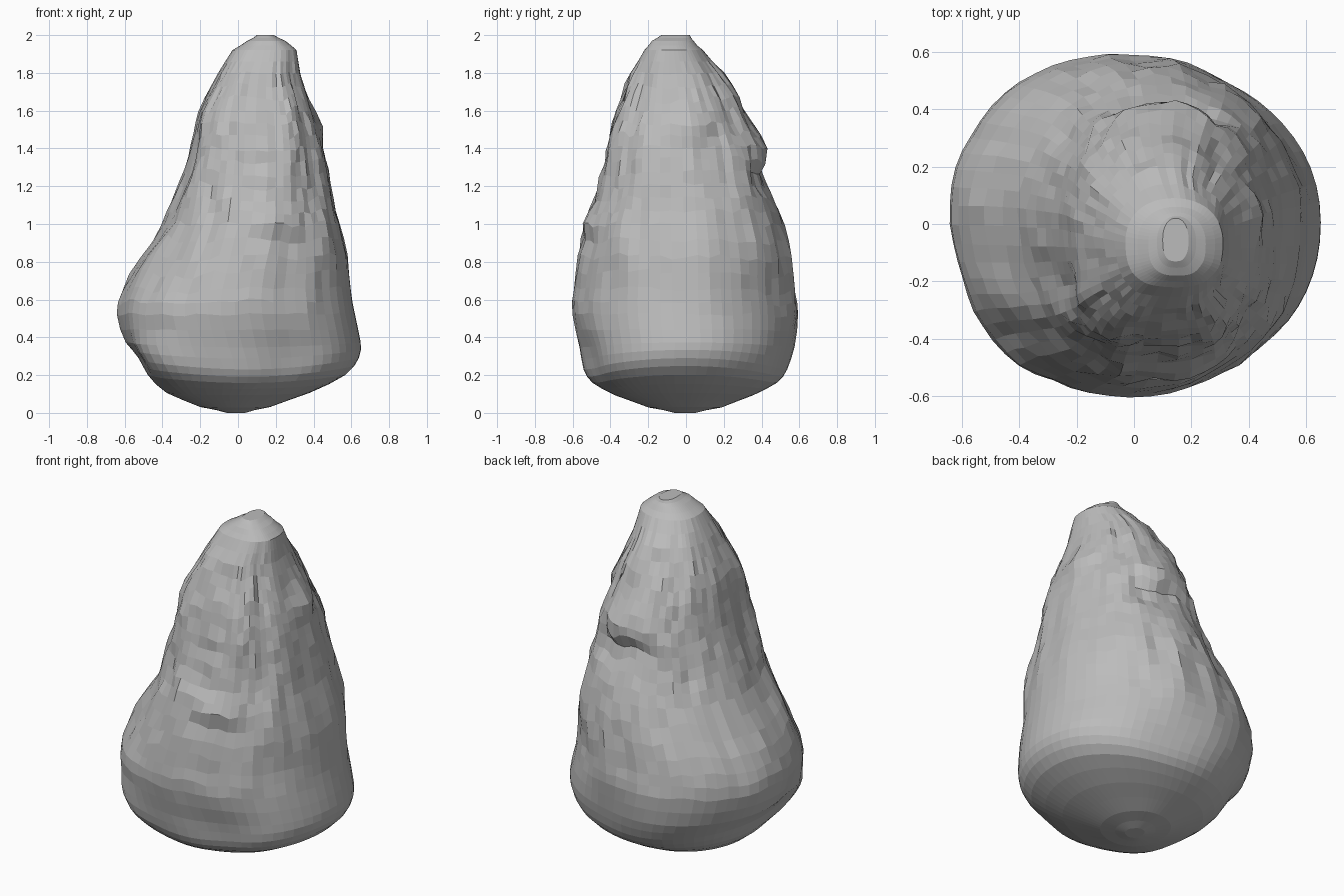
import bpy
import bmesh
import math
import random
from mathutils import Vector, noise

random.seed(4)
SIDES = 60
STEPS = 2

# Extents of the boulder at each height: z, left x, right x, front y, back y
PROFILE = [
    (0, -.06, .04, -.06, .05),
    (.03, -.2, .17, -.2, .19),
    (.1, -.38, .38, -.38, .36),
    (.18, -.48, .57, -.5, .49),
    (.26, -.53, .64, -.55, .55),
    (.36, -.6, .65, -.57, .59),
    (.52, -.65, .62, -.6, .6),
    (.65, -.62, .6, -.59, .58),
    (.82, -.52, .58, -.57, .56),
    (1, -.4, .54, -.53, .51),
    (1.2, -.32, .49, -.47, .44),
    (1.4, -.26, .45, -.43, .39),
    (1.6, -.21, .4, -.37, .31),
    (1.8, -.11, .33, -.29, .19),
    (1.92, -.03, .31, -.22, .09),
    (1.97, .05, .25, -.18, .04),
    (2, .1, .19, -.13, .02),
]

# Broad hollows and swellings: direction, height, angular width, height spread, amount
SHAPES = [
    (-70, .28, 18, .15, -.045),  # hollow between the front feet
    (76, .33, 20, .17, -.035),   # hollow between the back feet
    (-137, .27, 20, .14, .07),   # front right corner
    (-137, .85, 20, .25, -.03),
    (-165, .5, 14, .3, -.025),
    (-162, 1.3, 16, .25, -.03),  # crease above the right shoulder
    (45, 1.52, 24, .2, -.02),    # back left corner worn away
    (45, .5, 24, .4, -.025),
    (74, 1.24, 22, .05, -.04),   # undercut on the back
    (84, 1.4, 26, .08, .04),     # brow over the undercut
    (8, 1.52, 14, .08, .04),     # knob on the left side
    (-72, .94, 18, .05, -.02),   # undercut below the front ledge
    (-72, 1.03, 18, .05, .015),
    (-42, 1.4, 14, .35, -.03),   # chamfer beside the front ridge
]


def smooth(a, b, value):
    t = max(0, min(1, (value - a) / (b - a)))
    return t * t * (3 - 2 * t)


def spline(a, b, c, d, t):
    """Catmull-Rom interpolation between b and c."""
    return b + t / 2 * (c - a + t * (2 * a - 5 * b + 4 * c - d
                                    + t * (3 * (b - c) + d - a)))


def rows():
    """Profile rows with extra rows blended in between."""
    last = len(PROFILE) - 1
    for i in range(last):
        group = [PROFILE[max(0, min(last, i + k))] for k in (-1, 0, 1, 2)]
        # Tall gaps get one more row
        steps = STEPS + (PROFILE[i + 1][0] - PROFILE[i][0] > .19)
        for s in range(steps):
            t = s / steps
            row = [spline(*values, t) for values in zip(*group)]
            row[0] = PROFILE[i][0] + t * (PROFILE[i + 1][0] - PROFILE[i][0])
            yield row
    yield PROFILE[last]


def relief(angle, z, point):
    """Radial offset from hollows, terraced streaks and chips."""
    offset = 0
    for direction, height, width, spread, amount in SHAPES:
        turn = (math.degrees(angle) - direction + 180) % 360 - 180
        offset += amount * math.exp(-(turn / width) ** 2 - ((z - height) / spread) ** 2)
    rough = smooth(.3, .9, z) * (1 - smooth(1.75, 1.95, z))
    rough *= .4 + .6 * abs(math.sin(angle))
    streak = noise.noise(Vector((point.x * 8, point.y * 8, z * 2.5)))
    terrace = round(streak * 4) / 4
    return offset + rough * (.03 * terrace + random.uniform(-.008, .008))


def lift(angle, z):
    """Vertical offset: wavy lower rim, and uneven layers above it."""
    rim = .03 * math.cos(2 * angle) * math.exp(-((z - .25) / .12) ** 2)
    layers = smooth(.35, .7, z) * (1 - smooth(1.6, 1.9, z))
    sway = noise.noise(Vector((math.cos(angle) * 3, math.sin(angle) * 3, z * 2)))
    return rim + layers * (.04 * sway + random.uniform(-.01, .01))


def surface_point(row, angle):
    z, left, right, front, back = row
    c, s = math.cos(angle), math.sin(angle)
    # The front is squarer than the back, more so higher up
    square = .1 + .5 * smooth(.3, -.5, s)
    power = 2 / (2.1 + square * smooth(.6, 1.6, z))
    cx, cy = (left + right) / 2, (front + back) / 2
    x = math.copysign(abs(c) ** power, c) * (right - left) / 2
    y = math.copysign(abs(s) ** power, s) * (back - front) / 2
    point = Vector((cx + x, cy + y, z))
    outward = Vector((x, y, 0)).normalized()
    return point + outward * relief(angle, z, point) + Vector((0, 0, lift(angle, z)))


# Boulder body lofted through the rows
bm = bmesh.new()
rings = []
for row in rows():
    rings.append([bm.verts.new(surface_point(row, math.tau * i / SIDES))
                  for i in range(SIDES)])
for low, high in zip(rings, rings[1:]):
    for i in range(SIDES):
        j = (i + 1) % SIDES
        bm.faces.new((low[i], low[j], high[j], high[i]))
bm.faces.new(list(reversed(rings[0])))
bm.faces.new(rings[-1])
bmesh.ops.recalc_face_normals(bm, faces=bm.faces)

default = bpy.data.objects.get("Cube")
if default:
    bpy.data.objects.remove(default, do_unlink=True)

mesh = bpy.data.meshes.new("boulder")
bm.to_mesh(mesh)
bm.free()
boulder = bpy.data.objects.new("boulder", mesh)
bpy.context.collection.objects.link(boulder)

# Stone colour
stone = bpy.data.materials.new("grey_stone")
stone.use_nodes = True
colour = (.5, .5, .5, 1)
stone.diffuse_color = colour
stone.node_tree.nodes["Principled BSDF"].inputs["Base Color"].default_value = colour
mesh.materials.append(stone)
